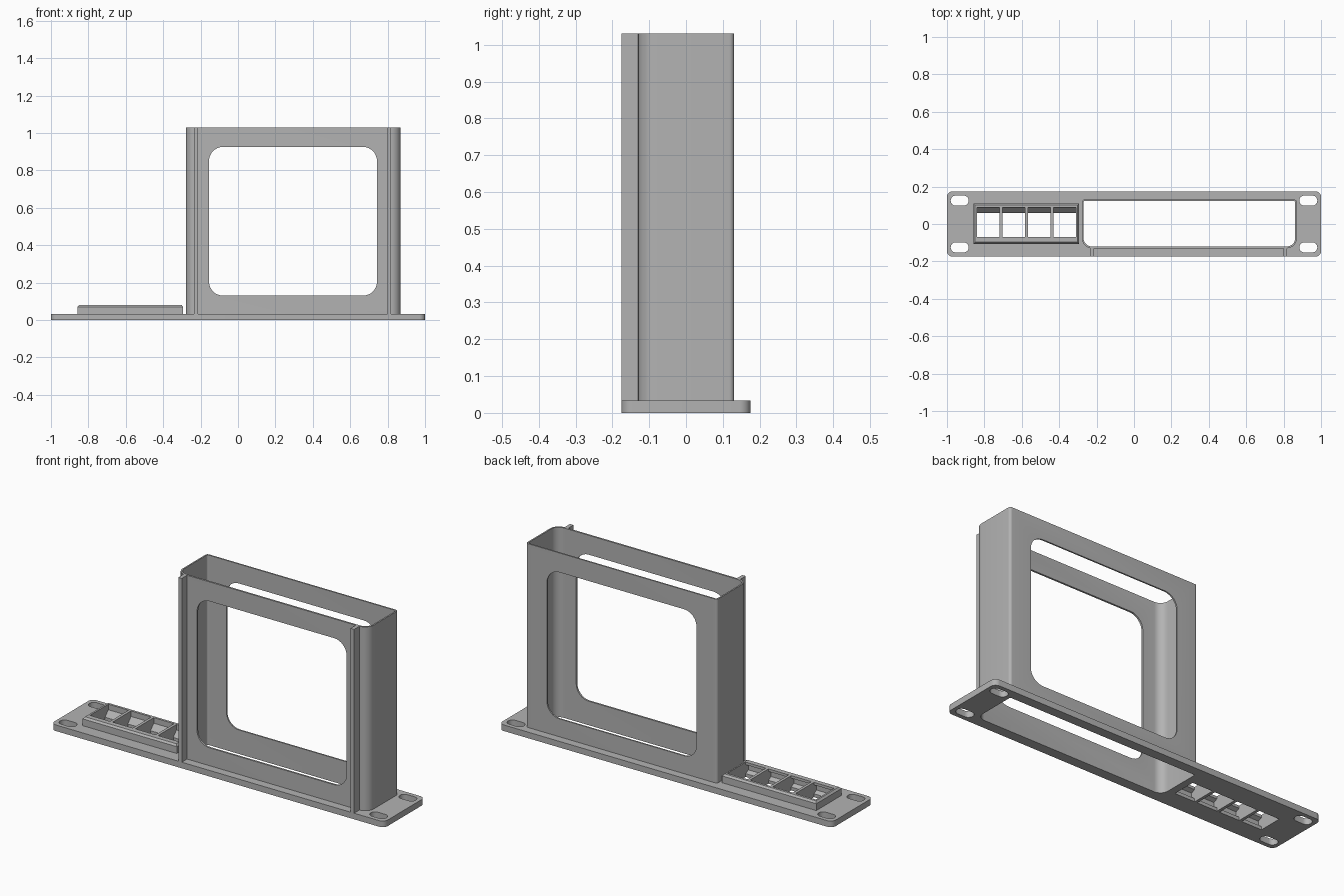
import bpy, bmesh, math
from mathutils import Matrix

if "Cube" in bpy.data.objects:
    bpy.data.objects.remove(bpy.data.objects["Cube"])

grey = bpy.data.materials.new("plain grey")
grey.diffuse_color = (0.45, 0.45, 0.45, 1)
grey.use_nodes = True
grey.node_tree.nodes["Principled BSDF"].inputs["Base Color"].default_value = grey.diffuse_color


def rounded(x0, x1, y0, y1, r_front, r_back, steps=8):
    """Counter-clockwise rectangle outline with rounded corners."""
    pts = []
    for cx, cy, sx, sy, r, a in ((x1, y0, -1, 1, r_front, -90), (x1, y1, -1, -1, r_back, 0),
                                 (x0, y1, 1, -1, r_back, 90), (x0, y0, 1, 1, r_front, 180)):
        for i in range(steps + 1):
            t = math.radians(a + 90 * i / steps)
            pts.append((cx + sx * r + r * math.cos(t), cy + sy * r + r * math.sin(t)))
    return pts


def add_object(name, bm):
    bmesh.ops.remove_doubles(bm, verts=bm.verts, dist=1e-5)
    bmesh.ops.recalc_face_normals(bm, faces=bm.faces)
    me = bpy.data.meshes.new(name)
    bm.to_mesh(me)
    bm.free()
    me.materials.append(grey)
    ob = bpy.data.objects.new(name, me)
    bpy.context.collection.objects.link(ob)
    return ob


def prism(name, outlines, z0, z1):
    """Extrude an outline, with any further outlines as holes."""
    bm = bmesh.new()
    edges = []
    for pts in outlines:
        vs = [bm.verts.new((x, y, z0)) for x, y in pts]
        edges += [bm.edges.new((vs[i - 1], vs[i])) for i in range(len(vs))]
    if len(outlines) == 1:
        bm.faces.new(vs)
    else:
        bmesh.ops.triangle_fill(bm, edges=edges, use_beauty=True, use_dissolve=False)
    ext = bmesh.ops.extrude_face_region(bm, geom=bm.faces[:], use_keep_orig=True)
    top = [g for g in ext["geom"] if isinstance(g, bmesh.types.BMVert)]
    bmesh.ops.translate(bm, verts=top, vec=(0, 0, z1 - z0))
    return add_object(name, bm)


def box(name, x0, x1, y0, y1, z0, z1):
    return prism(name, [[(x0, y0), (x1, y0), (x1, y1), (x0, y1)]], z0, z1)


def cut(ob, cutter):
    mod = ob.modifiers.new("cut", 'BOOLEAN')
    mod.operation = 'DIFFERENCE'
    mod.solver = 'EXACT'
    mod.object = cutter
    bpy.context.view_layer.update()
    me = bpy.data.meshes.new_from_object(ob.evaluated_get(bpy.context.evaluated_depsgraph_get()))
    ob.modifiers.clear()
    ob.data = me


T, TOP = 0.033, 1.03

# Rack plate with four mounting slots and the sleeve opening
inner = rounded(-0.27, 0.862, -0.12, 0.123, 0.045, 0.008)
outer = rounded(-0.278, 0.87, -0.13, 0.131, 0.053, 0.014)
slots = [rounded(x - 0.048, x + 0.048, y - 0.027, y + 0.027, 0.0265, 0.0265)
         for x in (-0.932, 0.932) for y in (-0.125, 0.125)]
plate = prism("mounting_plate", [rounded(-1, 1, -0.175, 0.175, 0.03, 0.03), inner] + slots, 0, T)

# Tall device sleeve with a window through front and back
sleeve = prism("device_sleeve", [outer, inner], T, TOP)
window = prism("window_cutter", [rounded(-0.155, 0.743, 0.13, 0.925, 0.075, 0.075)], -0.3, 0.3)
window.data.transform(Matrix.Rotation(math.radians(90), 4, 'X'))
cut(sleeve, window)

# Front stiffening ribs
for name, x in (("left_rib", -0.236), ("right_rib", 0.798)):
    box(name, x, x + 0.021, -0.175, -0.122, T, TOP)

# Socket block with a chamfered top rim
bm = bmesh.new()
rings = []
for z, d in ((T, 0), (0.07, 0), (0.08, 0.009)):
    x0, x1, y0, y1 = -0.859 + d, -0.293 - d, -0.106 + d, 0.11 - d
    rings.append([bm.verts.new((x, y, z)) for x, y in ((x0, y0), (x1, y0), (x1, y1), (x0, y1))])
bm.faces.new(rings[0])
bm.faces.new(rings[-1])
for a, b in zip(rings, rings[1:]):
    for i in range(4):
        bm.faces.new((a[i - 1], a[i], b[i], b[i - 1]))
block = add_object("socket_block", bm)

# Four socket cells: narrow mouth below, sloped back wall, catch groove in front
profile = [(-0.07, -0.02), (0.06, -0.02), (0.06, 0.02), (0.088, 0.05), (0.088, 0.1),
           (-0.07, 0.1), (-0.07, 0.066), (-0.092, 0.056), (-0.092, 0.03), (-0.07, 0.018)]
bm = bmesh.new()
for k in range(4):
    x = -0.84 + 0.1365 * k
    ends = [[bm.verts.new((xx, y, z)) for y, z in profile] for xx in (x, x + 0.121)]
    for e in ends:
        bm.faces.new(e)
    for i in range(len(profile)):
        bm.faces.new((ends[0][i - 1], ends[0][i], ends[1][i], ends[1][i - 1]))
cells = add_object("socket_cutter", bm)
for ob in (plate, block):
    cut(ob, cells)

# Remove cutters and smooth the rounded corners
for ob in (window, cells):
    bpy.data.objects.remove(ob)
for ob in bpy.context.scene.objects:
    ob.select_set(True)
    bpy.context.view_layer.objects.active = ob
bpy.ops.object.shade_smooth_by_angle(angle=math.radians(30))
